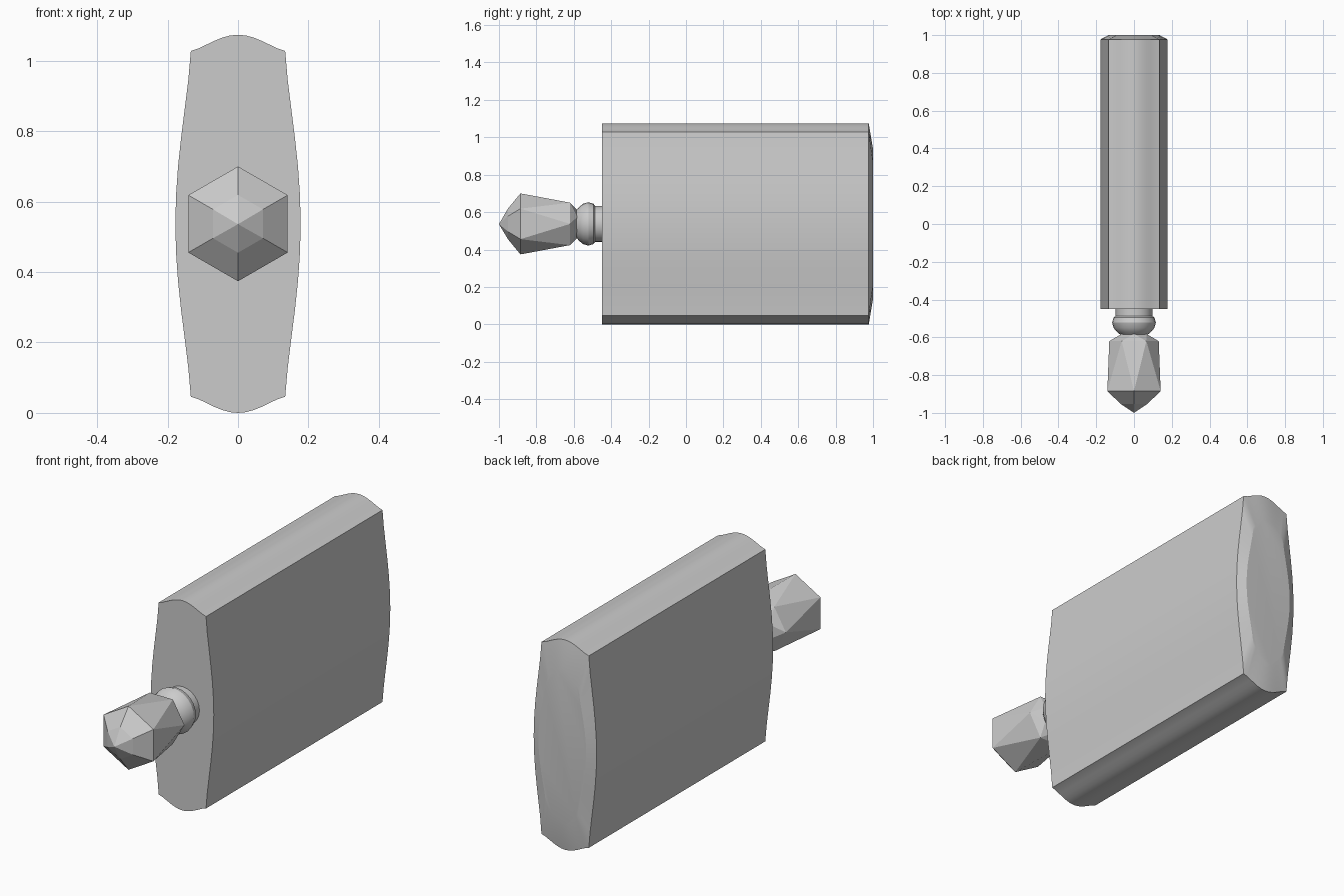
import bpy, bmesh, math

if "Cube" in bpy.data.objects:
    bpy.data.objects.remove(bpy.data.objects["Cube"])

ZC = 0.537  # height of the long axis


def finish(name, bm, angle=None):
    bmesh.ops.recalc_face_normals(bm, faces=bm.faces)
    mesh = bpy.data.meshes.new(name)
    bm.to_mesh(mesh)
    bm.free()
    ob = bpy.data.objects.new(name, mesh)
    bpy.context.collection.objects.link(ob)
    if angle:
        bpy.ops.object.select_all(action='DESELECT')
        bpy.context.view_layer.objects.active = ob
        ob.select_set(True)
        bpy.ops.object.shade_smooth_by_angle(angle=math.radians(angle))
    return ob


def bulged_outline(cx, cz, mx, mz, y, n=12):
    """Four-cornered outline whose sides bulge to mx and ends bulge to mz."""
    def swell(t):
        return max(0.0, math.cos(t * math.pi / 2)) ** 1.35
    steps = [-1 + 2 * i / n for i in range(n)]
    half = [(cx + (mx - cx) * swell(t), t * cz) for t in steps]
    half += [(-t * cx, cz + (mz - cz) * swell(t)) for t in steps]
    return [(s * x, y, ZC + s * z) for s in (1, -1) for x, z in half]


def ring(y, r, sides, phase=0.0):
    return [(r * math.cos(phase + 2 * math.pi * i / sides), y,
             ZC + r * math.sin(phase + 2 * math.pi * i / sides)) for i in range(sides)]


def loft(bm, rings):
    loops = [[bm.verts.new(p) for p in r] for r in rings]
    for a, b in zip(loops, loops[1:]):
        for i in range(len(a)):
            j = (i + 1) % len(a)
            bm.faces.new((a[i], a[j], b[j], b[i]))
    bm.faces.new(loops[0])
    bm.faces.new(loops[-1])


# Flat slab with bulging sides and a bevelled back
bm = bmesh.new()
outer = (0.134, 0.491, 0.178, 0.537)
loft(bm, [bulged_outline(*outer, -0.45),
          bulged_outline(*outer, 0.977),
          bulged_outline(0.092, 0.325, 0.135, 0.40, 1.0)])
finish("body", bm, 20)

# Round neck with a bead
bm = bmesh.new()
profile = [(-0.44, 0.097), (-0.487, 0.097), (-0.495, 0.108), (-0.522, 0.116),
           (-0.55, 0.108), (-0.572, 0.09), (-0.588, 0.07)]
loft(bm, [ring(y, r, 24) for y, r in profile])
finish("neck_bead", bm, 30)

# Faceted six-sided knob: alternate rings are turned to give triangular facets
bm = bmesh.new()
turn = math.pi / 6
for y, r, phase in [(-0.582, 0.075, turn), (-0.62, 0.131, 0), (-0.885, 0.163, turn),
                    (-0.952, 0.082, turn), (-1.0, 0.001, turn)]:
    for p in ring(y, r, 6, phase):
        bm.verts.new(p)
bmesh.ops.convex_hull(bm, input=bm.verts[:])
bmesh.ops.remove_doubles(bm, verts=bm.verts[:], dist=0.004)
finish("knob", bm)
